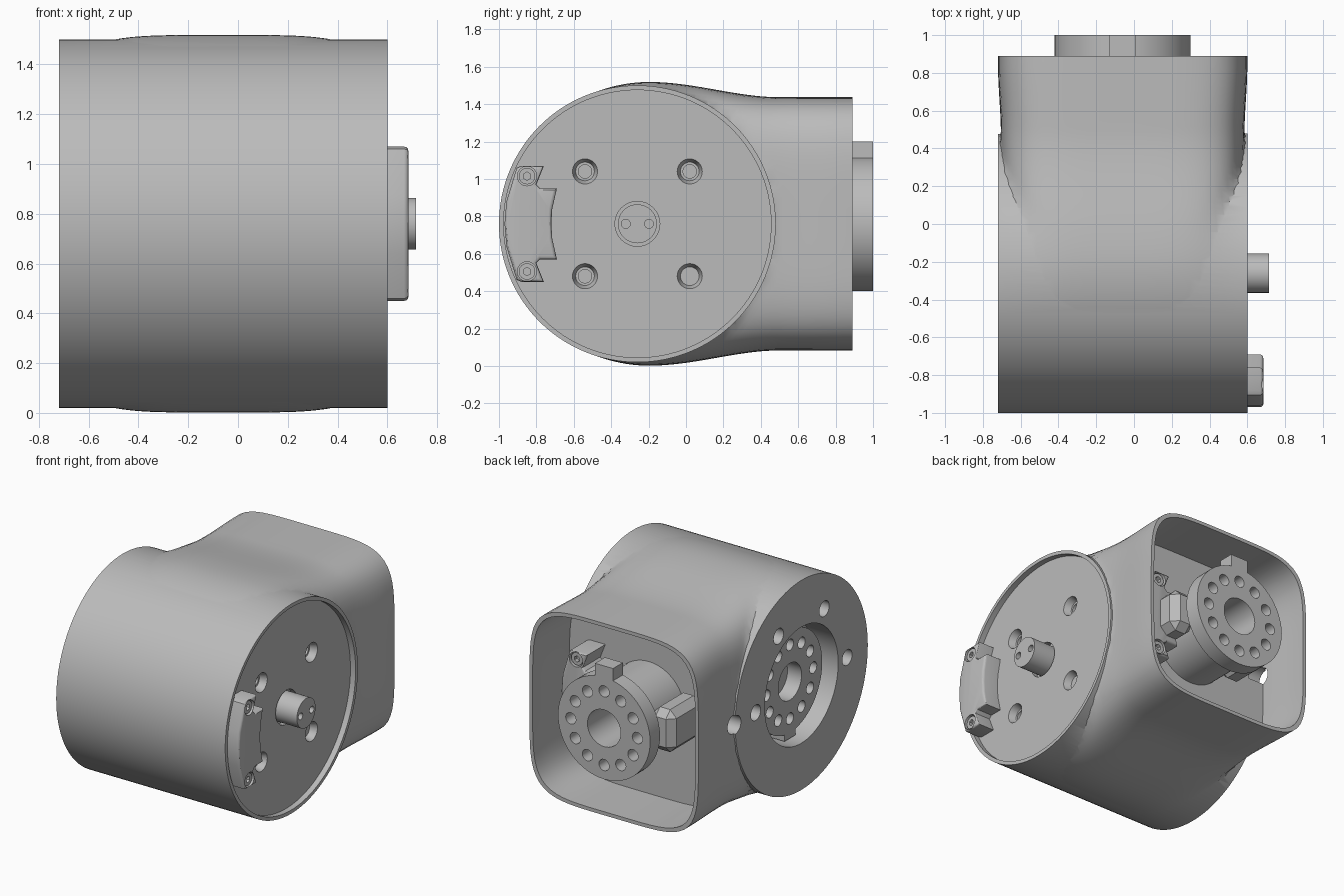
import bpy, bmesh, math
from mathutils import Matrix, Vector

cube = bpy.data.objects.get("Cube")
if cube:
    bpy.data.objects.remove(cube, do_unlink=True)

grey = bpy.data.materials.new("machined grey")
grey.use_nodes = True
grey.diffuse_color = (0.5, 0.5, 0.5, 1)
grey.node_tree.nodes["Principled BSDF"].inputs["Base Color"].default_value = (0.5, 0.5, 0.5, 1)

CX, CY, CZ = -0.06, -0.26, 0.76      # drum centre
R, HALF = 0.74, 0.66                 # drum radius and half length
RIGHT, LEFT = CX + HALF, CX - HALF   # end planes of the drum


def finish(name, bm):
    bmesh.ops.recalc_face_normals(bm, faces=bm.faces)
    mesh = bpy.data.meshes.new(name)
    bm.to_mesh(mesh)
    bm.free()
    mesh.materials.append(grey)
    ob = bpy.data.objects.new(name, mesh)
    bpy.context.collection.objects.link(ob)
    return ob


def cyl(name, start, end, r, axis="X", a=0.0, b=0.0, r2=None, sides=32):
    """Cylinder or cone from start to end; a, b are offsets from the axis."""
    bm = bmesh.new()
    bmesh.ops.create_cone(bm, cap_ends=True, segments=sides, radius1=r,
                          radius2=r if r2 is None else r2, depth=end - start)
    mid = (start + end) / 2
    if axis == "X":
        m = Matrix.Translation((mid, CY + a, CZ + b)) @ Matrix.Rotation(math.pi / 2, 4, "Y")
    else:
        m = Matrix.Translation((CX + a, mid, CZ + b)) @ Matrix.Rotation(-math.pi / 2, 4, "X")
    bm.transform(m)
    return finish(name, bm)


def box(name, lo, hi):
    bm = bmesh.new()
    bmesh.ops.create_cube(bm, size=1)
    lo, hi = Vector(lo), Vector(hi)
    bm.transform(Matrix.Translation((lo + hi) / 2) @ Matrix.Diagonal((*(hi - lo), 1)))
    return finish(name, bm)


def apply(ob, mod):
    bpy.context.view_layer.objects.active = ob
    bpy.ops.object.modifier_apply(modifier=mod.name)


def boolean(ob, tools, operation="DIFFERENCE"):
    for tool in tools:
        mod = ob.modifiers.new("boolean", "BOOLEAN")
        mod.operation, mod.object, mod.solver = operation, tool, "EXACT"
        apply(ob, mod)
        bpy.data.objects.remove(tool, do_unlink=True)


def bevel(ob, width, segments=3):
    mod = ob.modifiers.new("bevel", "BEVEL")
    mod.width, mod.segments, mod.limit_method = width, segments, "ANGLE"
    apply(ob, mod)


def smoothstep(t):
    t = min(max(t, 0), 1)
    return t * t * (3 - 2 * t)


def section(y, ang, inset):
    """Radius of the blended drum and neck outline at depth y."""
    h = 0.757 - 0.08 * smoothstep((y + 0.18) / 0.68)
    if y < -0.18:
        h = math.sqrt(0.757 ** 2 - (y + 0.18) ** 2)
    w = 0.645 + 0.015 * smoothstep((y - 0.48) / 0.36)
    c, s = abs(math.cos(ang)) + 1e-6, abs(math.sin(ang)) + 1e-6
    neck = ((c / (w - inset)) ** 5 + (s / (h - inset)) ** 5) ** -0.2
    if inset:
        return neck
    drum_h = math.sqrt(max(R * R - (y - CY) ** 2, 0))
    drum = min(0.63 / c, max(drum_h - 0.02, 0) / s)
    k = 0.06
    return max(neck, drum) + max(k - abs(neck - drum), 0) ** 2 / (4 * k)


def loft(name, y0, y1, steps, inset=0.0, sides=112):
    bm = bmesh.new()
    rings = []
    for i in range(steps + 1):
        y = y0 + (y1 - y0) * i / steps
        ring = []
        for j in range(sides):
            ang = 2 * math.pi * j / sides
            r = section(y, ang, inset)
            ring.append(bm.verts.new((CX + r * math.cos(ang), y, CZ + r * math.sin(ang))))
        rings.append(ring)
    for p, q in zip(rings, rings[1:]):
        for j in range(sides):
            n = (j + 1) % sides
            bm.faces.new((p[j], p[n], q[n], q[j]))
    bm.faces.new(rings[0])
    bm.faces.new(rings[-1])
    return finish(name, bm)


def bolt_circle(start, end, radius, r, count, axis):
    step = 2 * math.pi / count
    return [cyl("cutter", start, end, r, axis, radius * math.cos(i * step),
                radius * math.sin(i * step), sides=20) for i in range(count)]


# Housing: drum blended into an open squared neck
housing = cyl("housing", LEFT, RIGHT, R, sides=128)
boolean(housing, [loft("neck", -0.6, 0.89, 48)], "UNION")
cutters = [loft("cutter", 0.5, 0.95, 10, inset=0.025),
           cyl("cutter", RIGHT - 0.04, RIGHT + 0.1, 0.715, sides=128),
           cyl("cutter", LEFT - 0.1, LEFT + 0.2, 0.41, sides=64),
           cyl("cutter", LEFT - 0.1, LEFT + 0.16, 0.065, a=R)]
cutters += bolt_circle(LEFT - 0.1, LEFT + 0.16, 0.51, 0.055, 6, "X")
# Countersunk holes and the groove round the pin on the right plate
FLOOR = RIGHT - 0.04
for a in (-0.28, 0.28):
    for b in (-0.28, 0.28):
        cutters.append(cyl("cutter", FLOOR - 0.05, FLOOR + 0.02, 0.05, a=a, b=b, r2=0.074))
        cutters.append(cyl("cutter", FLOOR - 0.12, FLOOR, 0.036, a=a, b=b))
cutters.append(cyl("cutter", FLOOR - 0.04, FLOOR + 0.02, 0.12))
boolean(housing, cutters)

# Pin with two spanner holes
pin = cyl("pin", FLOOR - 0.08, 0.715, 0.104, sides=48)
boolean(pin, [cyl("cutter", 0.66, 0.75, 0.024, a=a, sides=16) for a in (-0.062, 0.062)])


def flange(name, start, end, axis, face_out):
    """Drilled mounting disc with a locating tab on top."""
    ob = cyl(name, start, end, 0.36, axis, sides=64)
    if axis == "Y":
        tab = box("tab", (CX - 0.07, start, CZ + 0.3), (CX + 0.07, end, CZ + 0.44))
    else:
        tab = box("tab", (start, CY - 0.06, CZ - 0.4), (end, CY + 0.06, CZ - 0.3))
    boolean(ob, [tab], "UNION")
    lo, hi = (start + 0.02, end + 0.1) if face_out > 0 else (start - 0.1, end - 0.02)
    boolean(ob, [cyl("cutter", start - 0.1, end + 0.1, 0.13, axis, sides=48)]
            + bolt_circle(lo, hi, 0.26, 0.04, 12, axis))
    return ob


# Rear output flange on its hub, and the flange sunk in the left end
flange("rear_flange", 0.89, 1.0, "Y", 1)
flange("left_flange", LEFT + 0.09, LEFT + 0.21, "X", -1)
hub = cyl("rear_hub", 0.48, 0.9, 0.28, "Y", sides=64)
boolean(hub, [cyl("cutter", 0.6, 1.0, 0.13, "Y", sides=48)])
for name, side in (("left_hub_block", -1), ("right_hub_block", 1)):
    xs = sorted((CX + side * 0.24, CX + side * 0.42))
    bevel(box(name, (xs[0], 0.48, CZ - 0.15), (xs[1], 0.84, CZ + 0.15)), 0.05, 1)


def clip(name, matrix, low, high):
    """Mirrored clip outline, extruded, rounded and fitted with two screws."""
    half = [(-0.71, 0), (-0.7, 0.12), (-0.645, 0.3), (-0.62, 0.31), (-0.5, 0.31),
            (-0.54, 0.21), (-0.52, 0.19), (-0.43, 0.19), (-0.455, 0.08), (-0.46, 0)]
    outline = half + [(u, -v) for u, v in half[-2:0:-1]]
    bm = bmesh.new()
    face = bm.faces.new([bm.verts.new((u, v, low)) for u, v in outline])
    ext = bmesh.ops.extrude_face_region(bm, geom=[face])["geom"]
    tops = [g for g in ext if isinstance(g, bmesh.types.BMVert)]
    bmesh.ops.translate(bm, verts=tops, vec=(0, 0, high - low))
    # round only the outer rim
    rim = [e for e in bm.edges if all(v.co.z > high - 1e-4 for v in e.verts)]
    bmesh.ops.bevel(bm, geom=rim, offset=0.018, segments=3, profile=0.5, affect="EDGES")
    ob = finish(name, bm)
    for v in (-0.255, 0.255):
        for tag, r, top in (("cutter", 0.052, high + 0.05), (name + "_screw", 0.044, high - 0.012)):
            bm = bmesh.new()
            bmesh.ops.create_cone(bm, cap_ends=True, segments=24, radius1=r, radius2=r, depth=0.09)
            bm.transform(Matrix.Translation((-0.59, v, top - 0.045)))
            if tag == "cutter":
                boolean(ob, [finish(tag, bm)])
                continue
            screw = finish(tag, bm)
            bm = bmesh.new()
            bmesh.ops.create_cone(bm, cap_ends=True, segments=6, radius1=0.022, radius2=0.022, depth=0.06)
            bm.transform(Matrix.Translation((-0.59, v, top)))
            boolean(screw, [finish("cutter", bm)])
            screw.data.transform(matrix)
    ob.data.transform(matrix)


# Clips: one on the right plate, one on the floor of the neck
clip("right_clip", Matrix(((0, 0, 1, 0), (1, 0, 0, CY), (0, 1, 0, CZ), (0, 0, 0, 1))), 0.54, 0.685)
clip("rear_clip", Matrix(((-1, 0, 0, -0.22), (0, 0, 1, 0), (0, 1, 0, CZ), (0, 0, 0, 1))), 0.48, 0.7)

# Smooth shading with crisp edges
bpy.ops.object.select_all(action="DESELECT")
for ob in bpy.context.scene.objects:
    if ob.type == "MESH":
        ob.select_set(True)
        bpy.context.view_layer.objects.active = ob
bpy.ops.object.shade_smooth_by_angle(angle=math.radians(30))
